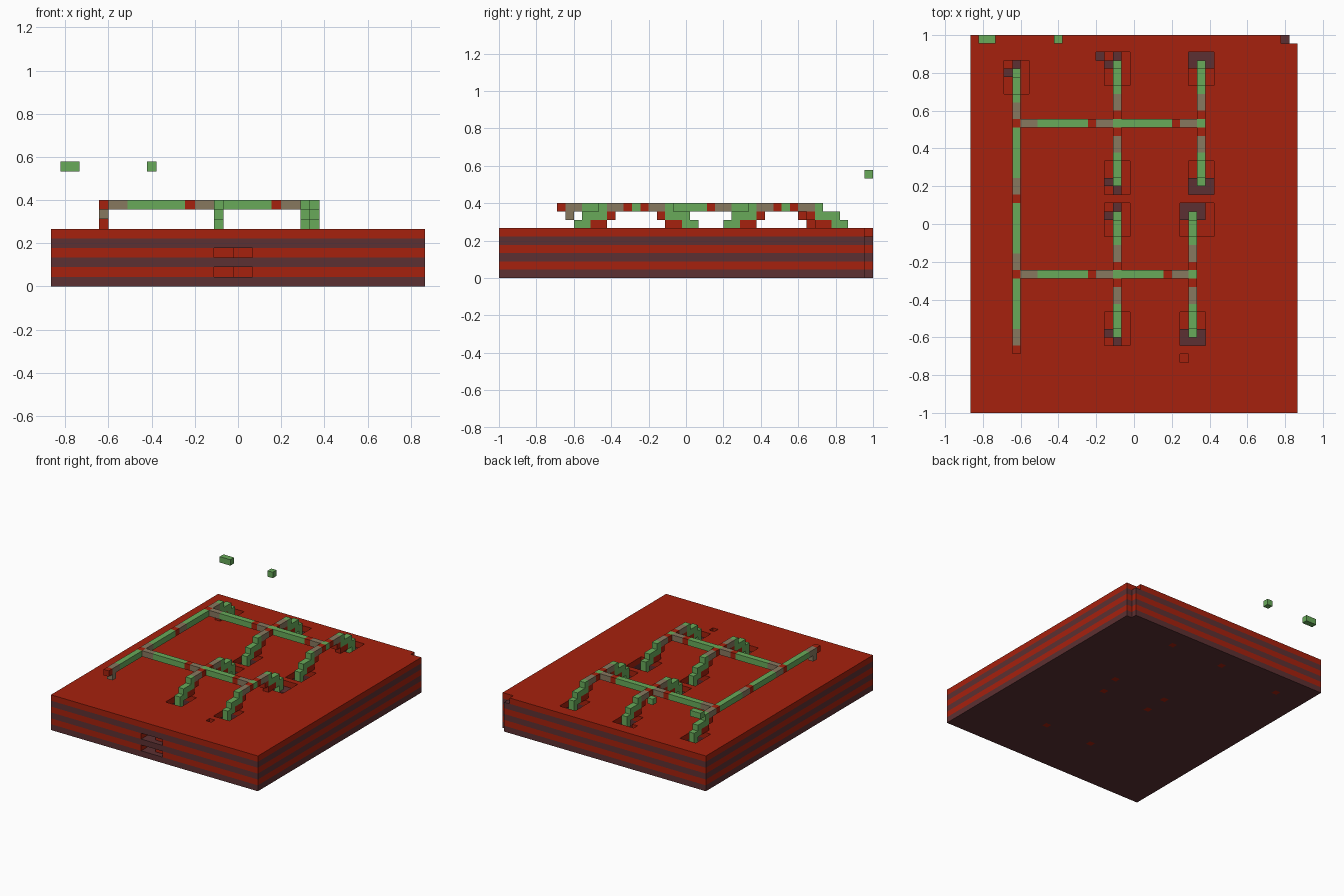
import bpy, bmesh
from mathutils import Vector

cube = bpy.data.objects.get("Cube")
if cube:
    bpy.data.objects.remove(cube, do_unlink=True)

V = 2 / 45                      # block size
NX, NY, BASE = 39, 45, 6        # base plate size in blocks
TOP = 8                         # layer of the raised rails
RED, DARK, GREEN, BROWN = range(4)


def material(name, colour):
    m = bpy.data.materials.new(name)
    m.use_nodes = True
    m.diffuse_color = (*colour, 1)
    m.node_tree.nodes["Principled BSDF"].inputs["Base Color"].default_value = (*colour, 1)
    return m


materials = [
    material("red", (0.38, 0.015, 0.004)),
    material("dark_maroon", (0.107, 0.03, 0.032)),
    material("green", (0.138, 0.402, 0.102)),
    material("brown", (0.242, 0.188, 0.114)),
]

# Every part is a map from block position to colour
parts = {}


def put(part, x, y, z, colour):
    parts.setdefault(part, {})[x, y, z] = colour


# Striped base plate
for x in range(NX):
    for y in range(NY):
        for z in range(BASE):
            put("base_plate", x, y, z, RED if z % 2 else DARK)
base = parts["base_plate"]


def dig(x, y, depth):
    for z in range(BASE - depth, BASE):
        base.pop((x, y, z), None)


# Missing corner column and the step beside it
dig(NX - 1, NY - 1, BASE)
dig(NX - 2, NY - 1, 1)

# Two slots in the front face, deeper on one half
for z in (1, 3):
    for x in range(17, 21):
        for y in range(2 if x < 19 else 1):
            base.pop((x, y, z))


def rail_colour(step):
    step %= 9
    return RED if step == 0 else BROWN if step < 3 else GREEN


# Long side rail with a short hanging stub
for y in range(7, 38):
    put("side_rail", 5, y, TOP, rail_colour(y - 7))
put("side_rail", 5, 8, TOP - 1, BROWN)

# Cross rails
for name, y, end in (("front_cross_rail", 16, 26), ("back_cross_rail", 34, 27)):
    for x in range(6, end + 1):
        step = x - 5
        if x >= 17:             # last stretch is counted back from the far end
            step = (0 if x == end - 3 else 1 if end - 3 < x < end else 5)
        put(name, x, y, TOP, rail_colour(step))

# Curved legs: layer -> (offset from the foot, colour)
LEG = {
    8: ((-6, RED), (-5, BROWN), (-4, BROWN), (-3, GREEN)),
    7: ((-4, RED), (-3, GREEN), (-2, GREEN), (-1, GREEN)),
    6: ((-3, RED), (-2, RED), (-1, GREEN), (0, GREEN)),
}


def leg(name, x, foot, out, wide):
    # Stepped pit around the foot
    for k in range(-2, 2):
        for dx in (-1, 0, 1):
            dig(x + dx, foot + k * out, 2)
    ledges = [(-1, 0), (0, 1)]
    if wide:
        ledges += [(1, 0), (1, 1), (-1, 1)]
    for dx, k in ledges:
        put("base_plate", x + dx, foot + k * out, BASE - 2, DARK)
    # Arched limb and the post sunk through the plate
    for z, cells in LEG.items():
        for k, colour in cells:
            put(name, x, foot + k * out, z, colour)
    for z in range(BASE):
        base.pop((x, foot, z), None)
        put(name, x, foot, z, GREEN if z >= 4 else RED)


leg("side_leg", 5, 40, 1, False)
for row, centre, outer in (("front", 16, 26), ("back", 34, 27)):
    for x, place in ((17, "middle"), (outer, "outer")):
        for out, end in ((-1, "near"), (1, "far")):
            leg(f"{row}_{place}_{end}_leg", x, centre + 7 * out, out, x == outer)

# Loose pits in the plate
dig(25, 6, 2)
dig(15, 42, 1)
for y in range(21, 25):
    dig(28, y, 2)

# Floating blocks at the back edge
for x in (1, 2):
    put("floating_bar", x, NY - 1, 12, GREEN)
put("floating_block", 10, NY - 1, 12, GREEN)

# Turn the blocks into meshes, keeping only exposed sides
filled = set().union(*parts.values())
ORIGIN = Vector((-NX * V / 2, -NY * V / 2, 0))
axes = [Vector((1, 0, 0)), Vector((0, 1, 0)), Vector((0, 0, 1))]


def build(name, blocks):
    bm = bmesh.new()
    corners = {}

    def corner(p):
        key = tuple(round(c) for c in p)
        if key not in corners:
            corners[key] = bm.verts.new(ORIGIN + Vector(key) * V)
        return corners[key]

    for pos, colour in blocks.items():
        for a in range(3):
            u, w = axes[(a + 1) % 3], axes[(a + 2) % 3]
            for side in (0, 1):
                normal = axes[a] * (2 * side - 1)
                if tuple(round(c) for c in Vector(pos) + normal) in filled:
                    continue
                o = Vector(pos) + axes[a] * side
                ring = [o, o + u, o + u + w, o + w]
                if not side:
                    ring.reverse()
                face = bm.faces.new([corner(p) for p in ring])
                face.material_index = colour
    mesh = bpy.data.meshes.new(name)
    bm.to_mesh(mesh)
    bm.free()
    for m in materials:
        mesh.materials.append(m)
    bpy.context.collection.objects.link(bpy.data.objects.new(name, mesh))


for name, blocks in parts.items():
    build(name, blocks)
